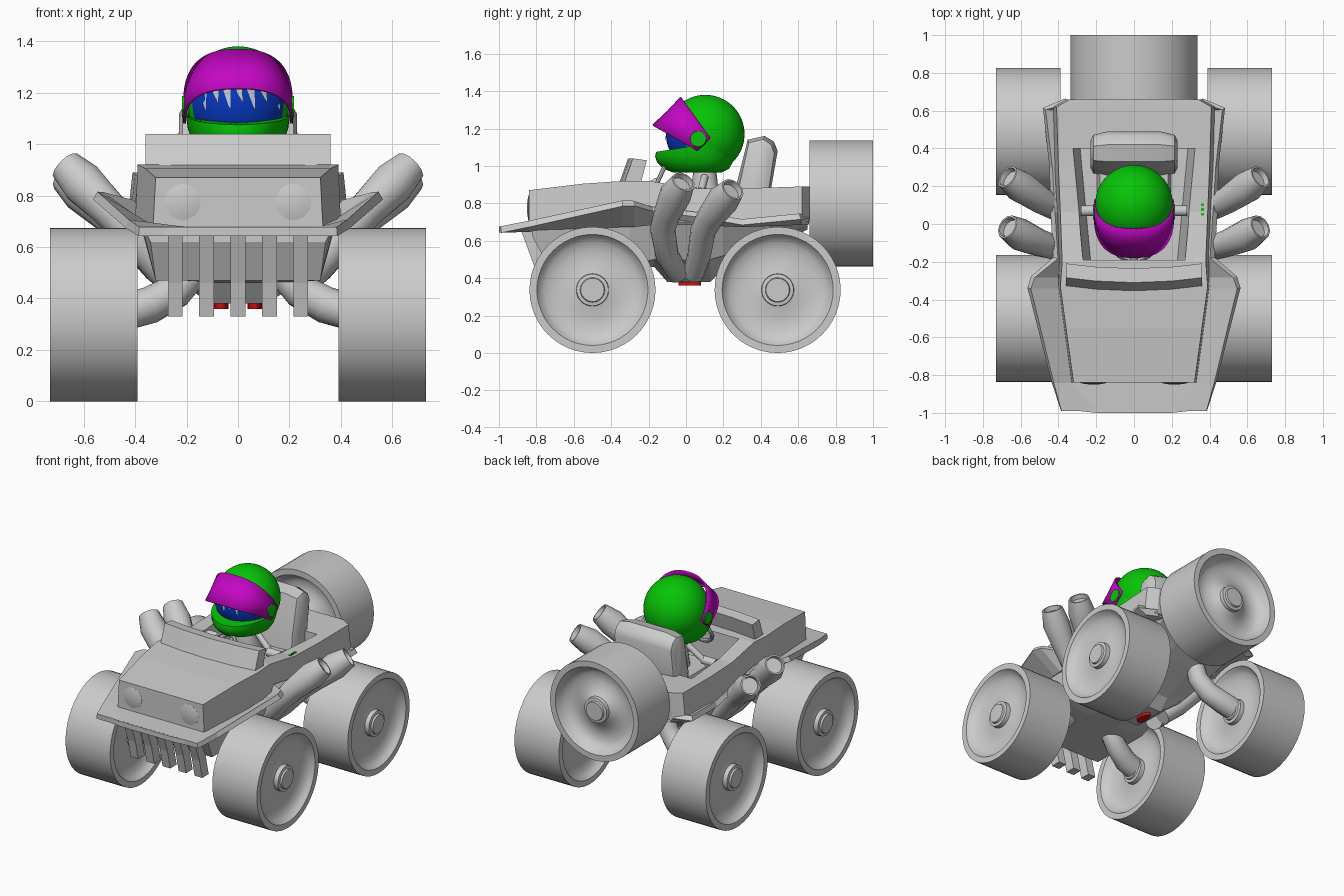
import bpy, bmesh
from math import sin, cos, pi, radians, sqrt
from mathutils import Vector

if "Cube" in bpy.data.objects:
    bpy.data.objects.remove(bpy.data.objects["Cube"])


def material(name, rgb):
    m = bpy.data.materials.new(name)
    m.use_nodes = True
    m.diffuse_color = (*rgb, 1)
    m.node_tree.nodes["Principled BSDF"].inputs["Base Color"].default_value = (*rgb, 1)
    return m


GREY = material("grey", (0.6, 0.6, 0.6))
GREEN = material("green", (0.002, 0.55, 0.002))
MAGENTA = material("magenta", (0.55, 0.002, 0.55))
BLUE = material("blue", (0.002, 0.04, 0.55))
RED = material("red", (0.6, 0.005, 0.005))


def finish(name, bm, mat=GREY, angle=35):
    bmesh.ops.remove_doubles(bm, verts=bm.verts, dist=0.0001)
    bmesh.ops.recalc_face_normals(bm, faces=bm.faces)
    me = bpy.data.meshes.new(name)
    bm.to_mesh(me)
    bm.free()
    me.materials.append(mat)
    if angle:
        me.polygons.foreach_set("use_smooth", [True] * len(me.polygons))
        me.set_sharp_from_angle(angle=radians(angle))
    ob = bpy.data.objects.new(name, me)
    bpy.context.collection.objects.link(ob)
    return ob


def loft(name, rings, mat=GREY, angle=0, closed=True, caps=True):
    """Skin a list of equally long point rings."""
    bm = bmesh.new()
    vs = [[bm.verts.new(p) for p in ring] for ring in rings]
    n = len(vs[0])
    for a, b in zip(vs, vs[1:]):
        for i in range(n if closed else n - 1):
            j = (i + 1) % n
            bm.faces.new((a[i], a[j], b[j], b[i]))
    if caps:
        bm.faces.new(vs[0])
        bm.faces.new(vs[-1])
    return finish(name, bm, mat, angle)


def mirror_ring(y, half):
    """Full cross-section at y from its +x half."""
    return [(x, y, z) for x, z in half] + [(-x, y, z) for x, z in reversed(half)]


def tube(name, path, radii, mat=GREY, sides=16, recess=0):
    """Round pipe along a path; recess hollows its far end."""
    path = [Vector(p) for p in path]
    rings = []

    def ring(c, t, r):
        u = t.orthogonal().normalized() if abs(t.x) > 0.99 else t.cross(Vector((1, 0, 0))).normalized()
        v = t.cross(u)
        return [c + r * (u * cos(2 * pi * k / sides) + v * sin(2 * pi * k / sides)) for k in range(sides)]

    for i, c in enumerate(path):
        t = (path[min(i + 1, len(path) - 1)] - path[max(i - 1, 0)]).normalized()
        rings.append(ring(c, t, radii[i]))
    if recess:
        rings.append(ring(path[-1], t, radii[-1] * 0.85))
        rings.append(ring(path[-1] - t * recess, t, radii[-1] * 0.8))
    return loft(name, rings, mat, 50)


def lathe(name, profile, centre, axis, sides=48):
    """Revolve (radius, offset) pairs about the x or y axis."""
    rings = []
    for r, a in profile:
        pts = [(r * cos(2 * pi * k / sides), r * sin(2 * pi * k / sides)) for k in range(sides)]
        rings.append([(a, p, q) if axis == "x" else (p, a, q) for p, q in pts])
    ob = loft(name, rings, GREY, 38)
    ob.location = centre
    return ob


# Wheels: dished on both faces, with a hub rising flush with the rim
hub = [(0.062, 0.17), (0.066, 0.158), (0.085, 0.155)]
rim = [(0.297, 0.17), (0.337, 0.17)]
dish = hub + [(0.087, 0.125), (0.15, 0.112), (0.21, 0.115), (0.255, 0.127), (0.28, 0.145)] + rim
deep = hub + [(0.087, 0.13), (0.12, 0.105), (0.17, 0.085), (0.23, 0.085), (0.265, 0.105), (0.285, 0.135)] + rim


def both_faces(half):
    return half + [(r, -a) for r, a in reversed(half)]


for side, sx in (("left", 1), ("right", -1)):
    for end, y in (("front", -0.5), ("rear", 0.49)):
        lathe(f"{end}_{side}_wheel", both_faces(dish), (sx * 0.56, y, 0.337), "x")
        tube(f"{end}_{side}_axle", [(sx * 0.14, y * 0.88, 0.62), (sx * 0.17, y * 0.89, 0.51),
             (sx * 0.24, y * 0.92, 0.43), (sx * 0.34, y * 0.98, 0.375), (sx * 0.45, y, 0.345)],
             [0.06, 0.064, 0.068, 0.072, 0.072])
lathe("spare_wheel", both_faces(deep), (0, 0.83, 0.80), "y")
tube("spare_mount", [(0, 0.5, 0.78), (0, 0.75, 0.80)], [0.08, 0.08])

# Upper body: bottom width, bottom height, top width, top height along the length
body = [(-0.84, 0.33, 0.68, 0.32, 0.87), (-0.55, 0.37, 0.68, 0.36, 0.905),
        (-0.33, 0.40, 0.69, 0.39, 0.92), (-0.2, 0.40, 0.7, 0.38, 0.92),
        (0.06, 0.41, 0.7, 0.39, 0.88), (0.3, 0.42, 0.7, 0.40, 0.88),
        (0.62, 0.43, 0.7, 0.41, 0.89), (0.66, 0.36, 0.7, 0.34, 0.89)]
upper_body = loft("upper_body", [mirror_ring(y, [(wb, zb), (wt, zt)]) for y, wb, zb, wt, zt in body])
cutter = loft("cockpit_cutter", [mirror_ring(y, [(w - 0.04, 0.73), (w, 0.89), (w, 1.2)]) for y, w in
              ((-0.19, 0.27), (0.40, 0.325))])
cutter.hide_render = True
cutter.hide_set(True)
cut = upper_body.modifiers.new("cockpit", "BOOLEAN")
cut.object = cutter
cut.operation = "DIFFERENCE"

# Small painted flecks on the left rail
for i in range(3):
    y = 0.045 + 0.025 * i
    loft(f"rail_fleck_{i + 1}", [mirror_ring(y + d, [(0.008, 0.879), (0.008, 0.885)]) for d in (0, 0.014)],
         GREEN).location.x = 0.362

# Lower hull with a narrow keel
hull = [(-0.82, 0.36, 0.66, 0.34, 0.62, 0.62), (-0.74, 0.37, 0.67, 0.32, 0.47, 0.47),
        (-0.3, 0.38, 0.69, 0.32, 0.47, 0.46), (-0.17, 0.38, 0.72, 0.3, 0.50, 0.46),
        (-0.1, 0.38, 0.72, 0.27, 0.50, 0.38), (0.13, 0.39, 0.72, 0.27, 0.50, 0.38),
        (0.2, 0.40, 0.72, 0.28, 0.52, 0.45), (0.45, 0.41, 0.72, 0.30, 0.60, 0.56),
        (0.65, 0.36, 0.72, 0.30, 0.68, 0.66)]
loft("lower_hull", [mirror_ring(y, [(a, za), (b, zb), (0.11, zk)]) for y, a, za, b, zb, zk in hull])

# Fender plate: inner and outer edge along the length, flared over the front wheels
fender = [(-0.99, 0.2, 0.66, 0.385, 0.66), (-0.84, 0.33, 0.665, 0.43, 0.69),
          (-0.34, 0.38, 0.69, 0.555, 0.80), (-0.28, 0.38, 0.69, 0.535, 0.80),
          (-0.18, 0.37, 0.70, 0.415, 0.77), (0.06, 0.39, 0.70, 0.43, 0.74),
          (0.3, 0.40, 0.69, 0.44, 0.70), (0.61, 0.41, 0.70, 0.475, 0.73),
          (0.65, 0.34, 0.70, 0.36, 0.73)]
plate = loft("fender_plate", [mirror_ring(y, [(xo, zo), (xi, zi)]) for y, xi, zi, xo, zo in fender],
             closed=False, caps=False)
plate.modifiers.new("thickness", "SOLIDIFY").thickness = 0.035
plate.modifiers["thickness"].offset = 0
loft("front_lip", [[(x, y, z) for x, y in ((-0.38, -0.98), (-0.2, -1.0), (0.2, -1.0), (0.38, -0.98))]
     for z in (0.643, 0.677)])

# Grille bars
for i in range(5):
    x = (i - 2) * 0.122
    loft(f"grille_bar_{i + 1}", [[(x + sx * 0.029, y + dy, z) for sx, dy in
         ((-1, 0), (1, 0), (1, 0.07), (-1, 0.07))] for y, z in ((-0.88, 0.65), (-0.81, 0.46), (-0.78, 0.33))])

# Headlights
for side, sx in (("left", 1), ("right", -1)):
    lathe(f"{side}_headlight", [(0.07, 0.02), (0.07, -0.001), (0.05, -0.006), (0.02, -0.01)],
          (sx * 0.215, -0.84, 0.775), "y", 24)

# Windscreen, bowed forward
screen = []
for x in (-0.36, -0.2, 0, 0.2, 0.36):
    d = 0.2 * x * x
    screen.append([(x, y + d, z) for y, z in ((-0.36, 0.90), (-0.31, 1.04), (-0.235, 1.03), (-0.27, 0.90))])
loft("windscreen", screen)

# Steering wheel and column
bpy.ops.mesh.primitive_torus_add(major_radius=0.09, minor_radius=0.012, major_segments=24,
                                 minor_segments=8, location=(0, -0.15, 0.92), rotation=(radians(65), 0, 0))
bpy.context.object.name = "steering_wheel"
bpy.context.object.data.materials.append(GREY)
tube("steering_column", [(0, -0.22, 0.88), (0, -0.15, 0.92)], [0.02, 0.02])

# Exhaust pipes with swollen ends, two on each side
radii = [0.057, 0.062, 0.068, 0.073, 0.086, 0.066]
for side, sx in (("left", 1), ("right", -1)):
    for end, path in (
            ("front", ((0.2, -0.04, 0.42), (0.31, -0.10, 0.52), (0.42, -0.125, 0.66),
                       (0.50, -0.10, 0.745), (0.605, -0.055, 0.85), (0.67, -0.015, 0.915))),
            ("rear", ((0.2, 0.04, 0.42), (0.31, 0.07, 0.52), (0.42, 0.09, 0.65),
                      (0.50, 0.13, 0.725), (0.605, 0.20, 0.82), (0.67, 0.25, 0.875)))):
        tube(f"{side}_{end}_exhaust", [(sx * x, y, z) for x, y, z in path], radii, sides=12, recess=0.03)

# Seat, with narrowed rounded flanks
seat = [(0.25, 0.72), (0.27, 0.90), (0.33, 1.14), (0.42, 1.16), (0.47, 1.13), (0.49, 1.08), (0.45, 0.85), (0.43, 0.72)]
loft("seat_back", [[(x, 0.37 + (y - 0.37) * s, 0.72 + (z - 0.72) * h) for y, z in seat] for x, s, h in
     ((-0.23, 0.6, 0.9), (-0.215, 0.85, 0.96), (-0.14, 1, 1), (0.14, 1, 1), (0.215, 0.85, 0.96), (0.23, 0.6, 0.9))],
     GREY, 40)
loft("seat_base", [mirror_ring(y, [(0.2, 0.71), (0.18, 0.79)]) for y in (-0.05, 0.3)])

# Driver's neck, arms and soles
tube("driver_neck", [(0, 0.12, 0.76), (0, 0.1, 0.9), (0, 0.1, 0.99)], [0.1, 0.07, 0.06])
for side, sx in (("left", 1), ("right", -1)):
    tube(f"{side}_arm", [(sx * 0.08, 0.1, 0.94), (sx * 0.23, 0.07, 0.82)], [0.02, 0.02])
    tube(f"{side}_shoulder_pin", [(sx * 0.18, 0.07, 0.85), (sx * 0.28, 0.07, 0.85)], [0.028, 0.028])
    sole = tube(f"{side}_sole", [(0, 0, -0.02), (0, 0, 0.03)], [0.05, 0.05], RED)
    sole.scale = (0.55, 1.2, 1)
    sole.location = (sx * 0.065, 0.02, 0.38)

# Helmet shell, with the face window coloured by position
bm = bmesh.new()
bmesh.ops.create_uvsphere(bm, u_segments=48, v_segments=32, radius=0.21)
for v in bm.verts:
    v.co = (v.co.x * 0.98, v.co.y + 0.103, max(v.co.z + 1.17, 0.965))
helmet = finish("helmet", bm, GREEN)
helmet.data.materials.append(BLUE)
for p in helmet.data.polygons:
    if p.center.y < -0.005 and 1.06 < p.center.z < 1.26:
        p.material_index = 1

# Chin guard: height, half width, reach to the front and to the back, lift at the sides
chin = [(0.965, 0.12, 0.16, 0.10, 0), (0.985, 0.155, 0.21, 0.14, 0), (1.02, 0.18, 0.245, 0.16, 0),
        (1.05, 0.195, 0.255, 0.17, 0.01), (1.075, 0.203, 0.25, 0.17, 0.04)]
loft("chin_guard", [[(rx * cos(pi * k / 20), 0.09 + (front if k > 20 else rear) * sin(pi * k / 20),
     z + lift * (1 + min(sin(pi * k / 20), 0))) for k in range(40)] for z, rx, front, rear, lift in chin], GREEN, 50)

# Slanting fringe spikes on the face
bm = bmesh.new()
for i in range(7):
    x = (i - 3) * 0.046
    tip = (x * 1.05 + 0.02, 1.125 + 0.03 * (i % 2))
    pts = [(x - 0.02, 1.235), (x + 0.016, 1.235), tip]
    bm.faces.new([bm.verts.new((a, 0.093 - sqrt(max(0.21 ** 2 - (a / 0.98) ** 2 - (z - 1.17) ** 2, 0)), z))
                  for a, z in pts])
finish("fringe", bm, GREY, 0)

# Raised visor, wrapped squarely between its two pivots
bands = []
for k in range(41):
    t = -pi / 2 + pi * k / 40
    x, c = 0.213 * abs(sin(t)) ** 0.8 * (1 if t > 0 else -1), max(cos(t), 0) ** 0.75
    bands.append([(x, 0.06 - 0.24 * c, 1.08 + 0.14 * c), (x, 0.10 - 0.20 * c, 1.115 + 0.18 * c),
                  (x, 0.13 - 0.16 * c, 1.15 + 0.22 * c)])
visor = loft("visor", bands, MAGENTA, 50, closed=False, caps=False)
visor.modifiers.new("thickness", "SOLIDIFY").thickness = 0.01
for side, sx in (("left", 1), ("right", -1)):
    tube(f"{side}_visor_pivot", [(sx * 0.19, 0.065, 1.145), (sx * 0.218, 0.065, 1.145)], [0.045, 0.042], GREEN, 20)
